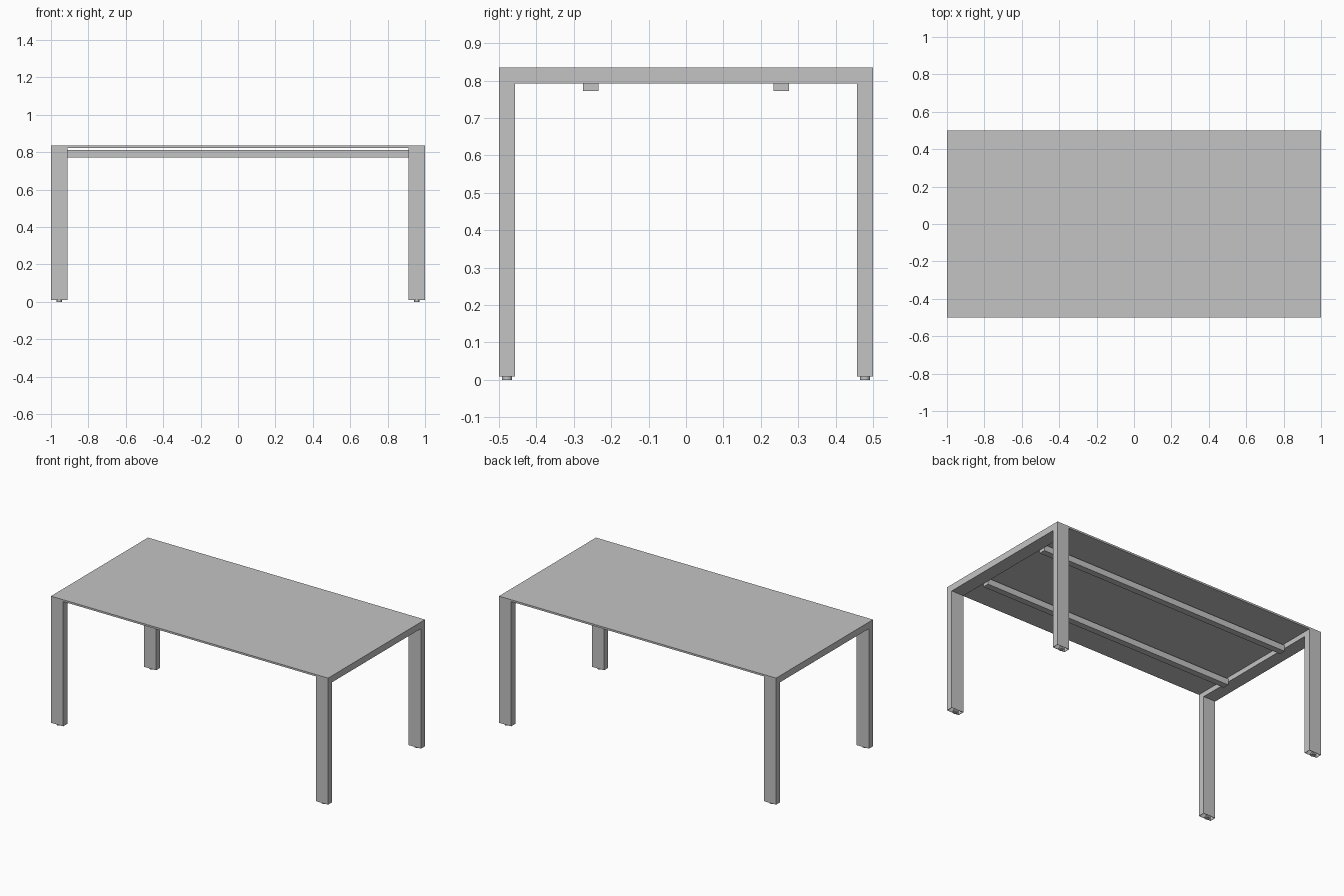
import bpy
import bmesh
from mathutils import Matrix, Vector

if "Cube" in bpy.data.objects:
    bpy.data.objects.remove(bpy.data.objects["Cube"], do_unlink=True)

HEIGHT = 0.835
LEG_W, LEG_T = 0.088, 0.043
INNER_X = 1 - LEG_W
FOOT_H = 0.009

grey = bpy.data.materials.new("plain_grey")
grey.use_nodes = True
colour = (0.55, 0.55, 0.55, 1)
grey.diffuse_color = colour
grey.node_tree.nodes["Principled BSDF"].inputs["Base Color"].default_value = colour


def finish(name, bm):
    bmesh.ops.recalc_face_normals(bm, faces=bm.faces)
    mesh = bpy.data.meshes.new(name)
    bm.to_mesh(mesh)
    bm.free()
    mesh.materials.append(grey)
    obj = bpy.data.objects.new(name, mesh)
    bpy.context.collection.objects.link(obj)
    return obj


def box(name, low, high):
    low, high = Vector(low), Vector(high)
    bm = bmesh.new()
    place = Matrix.Translation((low + high) / 2) @ Matrix.Diagonal((high - low).to_4d())
    place[3][3] = 1
    bmesh.ops.create_cube(bm, size=1, matrix=place)
    return finish(name, bm)


def end_frame(name, x):
    # Arch profile across the depth, extruded along the length
    inner, under = 0.5 - LEG_T, HEIGHT - LEG_T
    half = [(0.5, HEIGHT), (0.5, FOOT_H), (inner, FOOT_H), (inner, under)]
    profile = half + [(-y, z) for y, z in reversed(half)]
    bm = bmesh.new()
    face = bm.faces.new([bm.verts.new((x, y, z)) for y, z in profile])
    side = bmesh.ops.extrude_face_region(bm, geom=[face])
    moved = [v for v in side["geom"] if isinstance(v, bmesh.types.BMVert)]
    bmesh.ops.translate(bm, verts=moved, vec=(LEG_W, 0, 0))
    bmesh.ops.recalc_face_normals(bm, faces=bm.faces)
    # Hollow leg ends
    ends = [f for f in bm.faces if f.calc_center_median().z < FOOT_H + 0.001]
    bmesh.ops.inset_individual(bm, faces=ends, thickness=0.003)
    caps = bmesh.ops.extrude_discrete_faces(bm, faces=ends)["faces"]
    bmesh.ops.translate(bm, verts=[v for f in caps for v in f.verts], vec=(0, 0, 0.1))
    return finish(name, bm)


def foot(name, x, y):
    # Glide disc with a thin stem running up inside the leg
    bm = bmesh.new()
    for radius, low, high in ((0.014, 0, FOOT_H), (0.006, FOOT_H, 0.11)):
        bmesh.ops.create_cone(bm, cap_ends=True, segments=24, radius1=radius,
                              radius2=radius, depth=high - low,
                              matrix=Matrix.Translation((x, y, (low + high) / 2)))
    return finish(name, bm)


# Thin top set flush between the end frames
box("table_top", (-INNER_X, -0.5, HEIGHT - 0.012), (INNER_X, 0.5, HEIGHT))
end_frame("right_end_frame", -1)
end_frame("left_end_frame", INNER_X)

# Long rails hung below the top, and a foot under each leg
for depth_name, s in (("front", -1), ("back", 1)):
    y = 0.255 * s
    box(depth_name + "_rail", (-INNER_X, y - 0.021, 0.772), (INNER_X, y + 0.021, 0.812))
    for side_name, t in (("right", -1), ("left", 1)):
        foot(f"{depth_name}_{side_name}_foot", t * (1 - LEG_W / 2), s * (0.5 - LEG_T / 2))
